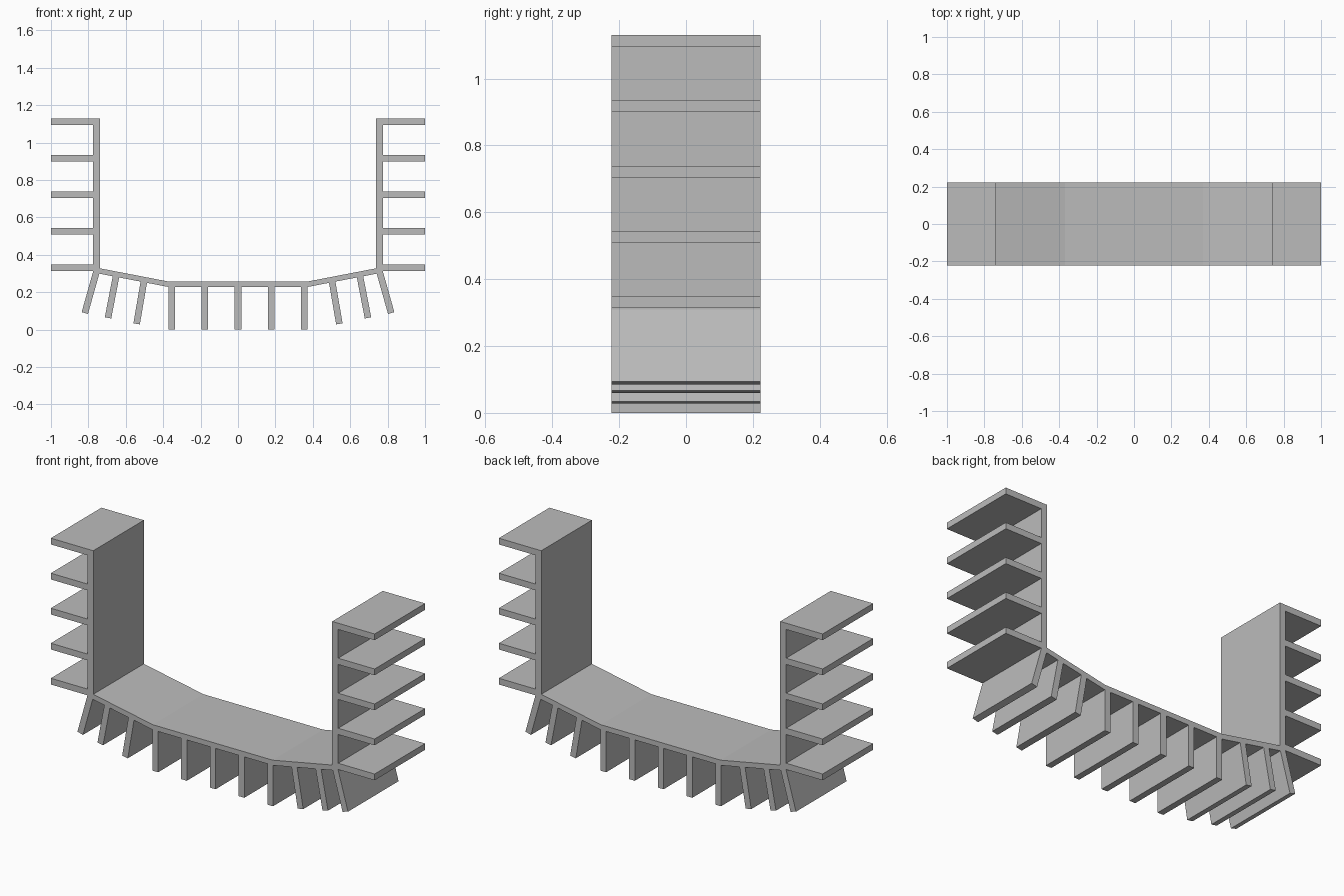
import bpy
import bmesh
from mathutils import Vector

cube = bpy.data.objects.get("Cube")
if cube:
    bpy.data.objects.remove(cube, do_unlink=True)

HALF_DEPTH = 0.223
THICK = 0.035

grey = bpy.data.materials.new("plain_grey")
grey.use_nodes = True
colour = (0.5, 0.5, 0.5, 1)
grey.diffuse_color = colour
grey.node_tree.nodes["Principled BSDF"].inputs["Base Color"].default_value = colour


def extrude_profile(name, points):
    """Extrude a closed x-z outline through the full depth."""
    bm = bmesh.new()
    face = bm.faces.new([bm.verts.new((x, -HALF_DEPTH, z)) for x, z in points])
    result = bmesh.ops.extrude_face_region(bm, geom=[face])
    moved = [v for v in result["geom"] if isinstance(v, bmesh.types.BMVert)]
    bmesh.ops.translate(bm, verts=moved, vec=(0, 2 * HALF_DEPTH, 0))
    bmesh.ops.recalc_face_normals(bm, faces=bm.faces)
    mesh = bpy.data.meshes.new(name)
    bm.to_mesh(mesh)
    bm.free()
    mesh.materials.append(grey)
    obj = bpy.data.objects.new(name, mesh)
    bpy.context.collection.objects.link(obj)
    return obj


def fin(name, root, tip):
    """Flat plate running from root to tip."""
    a, b = Vector(root), Vector(tip)
    d = (b - a).normalized()
    side = Vector((-d.y, d.x)) * THICK / 2
    extrude_profile(name, [a + side, b + side, b - side, a - side])


# Continuous channel wall: two uprights, two sloped parts and a flat floor
half = [(0.37, 0.228), (0.775, 0.306), (0.775, 1.13),
        (0.738, 1.13), (0.738, 0.328), (0.37, 0.257)]
mirrored = [(-x, z) for x, z in reversed(half)]
extrude_profile("channel_wall", half + mirrored)

# Straight fins under the floor
for i in range(-2, 3):
    x = i * 0.1775
    fin(f"floor_fin_{i + 3}", (x, 0.228), (x, 0))

# Mirrored fins under the slopes and on the uprights
slope_fins = [((0.503, 0.258), (0.542, 0.031)),
              ((0.652, 0.285), (0.695, 0.063)),
              ((0.757, 0.309), (0.819, 0.089))]
for side, s in (("left", 1), ("right", -1)):
    for i, (root, tip) in enumerate(slope_fins):
        fin(f"{side}_slope_fin_{i + 1}", (s * root[0], root[1]), (s * tip[0], tip[1]))
    for i in range(5):
        z = 1.1125 - i * 0.1955
        fin(f"{side}_upright_fin_{i + 1}", (s * 0.775, z), (s, z))
